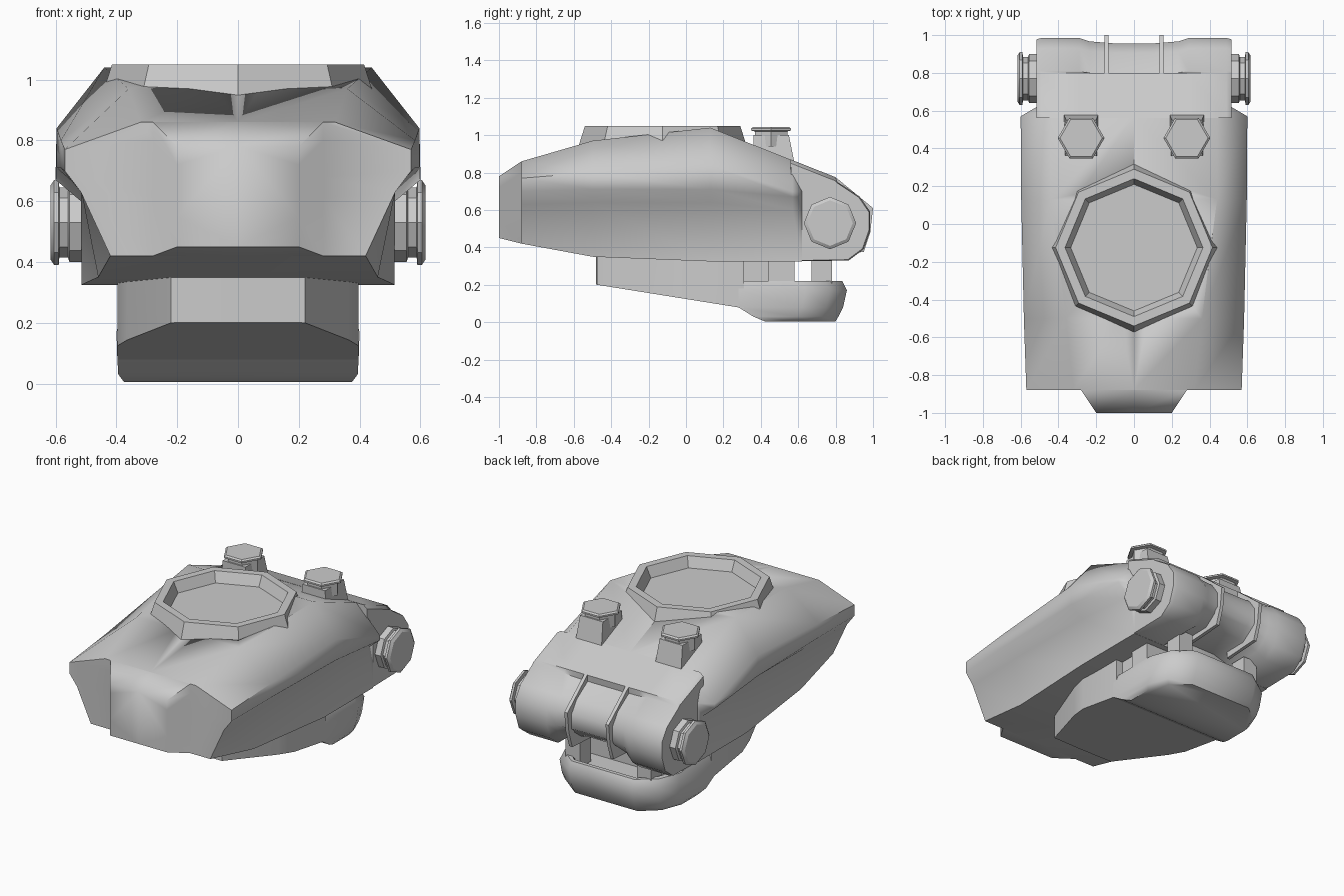
import bpy, bmesh, math

if "Cube" in bpy.data.objects:
    bpy.data.objects.remove(bpy.data.objects["Cube"])


def loft(name, rings, angle=35):
    """Skin a list of equal-length closed rings and cap both ends."""
    bm = bmesh.new()
    vs = [[bm.verts.new(p) for p in r] for r in rings]
    n = len(rings[0])
    for a, b in zip(vs, vs[1:]):
        for i in range(n):
            j = (i + 1) % n
            bm.faces.new((a[i], a[j], b[j], b[i]))
    bm.faces.new(vs[0])
    bm.faces.new(vs[-1])
    bmesh.ops.recalc_face_normals(bm, faces=bm.faces)
    me = bpy.data.meshes.new(name)
    bm.to_mesh(me)
    bm.free()
    ob = bpy.data.objects.new(name, me)
    bpy.context.collection.objects.link(ob)
    bpy.ops.object.select_all(action='DESELECT')
    ob.select_set(True)
    bpy.context.view_layer.objects.active = ob
    bpy.ops.object.shade_smooth_by_angle(angle=math.radians(angle))
    return ob


def mirrored(half):
    """Half outline starting and ending on the centre line -> full outline."""
    return half + [(-x, v) for x, v in reversed(half[1:-1])]


def sweep_x(name, outline, width, centre=0):
    """Extrude a (y, z) outline sideways."""
    return loft(name, [[(centre + s * width, y, z) for y, z in outline] for s in (-1, 1)])


def lathe(name, sides, start, profile, place):
    """Spin (radius, height) pairs; place maps (u, v, h) to a point."""
    turns = [start + math.tau * i / sides for i in range(sides)]
    return loft(name, [[place(r * math.cos(t), r * math.sin(t), h) for t in turns]
                       for r, h in profile], 35)


# Main shell: y, roof z, roof half width, widest x, its upper and lower z, floor half width, floor z
stations = [
    (-1.0, .78, .20, .20, .72, .62, .20, .45),
    (-.88, .86, .28, .28, .80, .68, .28, .42),
    (-.879, .86, .32, .57, .77, .70, .42, .42),
    (-.50, .97, .36, .583, .80, .71, .46, .35),
    (.13, 1.04, .44, .597, .84, .71, .515, .325),
    (.57, .865, .44, .60, .70, .67, .515, .325),
    (.62, .845, .44, .515, .70, .67, .515, .325),
]
rings = []
for y, zt, xt, xw, z1, z2, xb, zb in stations:
    half = [(0, zt), (xt, zt), (xw, z1), (xw, z2), (min(xw, .517), z2 - .07), (xb, zb), (0, zb)]
    rings.append([(x, y, z) for x, z in mirrored(half)])
shell = loft("shell", rings, 58)

# Sunken octagonal hatch in the roof
on_roof = lambda u, v, h: (u, v - .125, h)
cutter = lathe("hatch_cutter", 8, math.pi / 2, [(.405, .94), (.405, 1.2)], on_roof)
cutter.hide_render = True
cutter.hide_viewport = True
cut = shell.modifiers.new("hatch_hole", 'BOOLEAN')
cut.object = cutter
cut.operation = 'DIFFERENCE'
cut.solver = 'EXACT'
lathe("hatch_ring", 8, math.pi / 2, [(.45, .94), (.415, 1.05), (.365, 1.05), (.335, .985)], on_roof)

# Belly block with a rounded front and a tilted underside
belly = mirrored([(0, -.48), (.22, -.475), (.365, -.12), (.397, 0), (.397, .31), (0, .31)])
loft("belly", [[(x, y, .38) for x, y in belly],
               [(x, y, .124 - y * .16) for x, y in belly]], 58)

# Lower jaw with chamfered rear corners and a sunken top: z, half width, rear y, front y
rings = []
for z, w, yb, yf in [(.16, .33, .77, .31), (.22, .36, .81, .29), (.22, .385, .835, .285), (.17, .40, .86, .28),
                     (.08, .397, .84, .28), (.03, .394, .815, .36), (.005, .375, .80, .42)]:
    half = [(0, yf), (w, yf), (w, yb - .22), (w - .05, yb - .09), (.22, yb), (0, yb)]
    rings.append([(x, y, z) for x, y in mirrored(half)])
loft("jaw", rings, 50)
block = lambda y0, y1: [(y0, .15), (y1, .15), (y1, .36), (y0, .36)]
sweep_x("jaw_core", block(.28, .58), .35)

# Rear housing: side outline swept across x, stepped down in the middle
outline = [(.56, .87), (.80, .775), (.81, .75), (.93, .67), (.985, .59), (.985, .49),
           (.95, .39), (.87, .33), (.56, .325)]
steps = [(.515, .98), (.49, 1), (.29, 1), (.235, .95), (.1, .92)]
steps += [(-x, s) for x, s in reversed(steps)]
rings = []
for i, (x, s) in enumerate(steps):
    lift = 1.1 * max(0, .98 - s) * (abs(x) < .3)
    ring = [(x, .62 + (y - .62) * s, .54 + (z - .54) * s + (lift if z < .45 else 0))
            for y, z in outline]
    edge = .02 if abs(x) > .5 else 0
    ring[:2] = [(x, y, z - edge) for y, z in outline[:2]]
    rings.append(ring)
loft("rear_housing", rings, 45)

rib = [(.70, .80), (.80, .775), (1, .61), (.985, .48), (.95, .375), (.70, .36)]
for s in (-1, 1):
    # Upright ribs and the pegs joining jaw and housing
    sweep_x("rear_rib", rib, .011, s * .145)
    sweep_x("jaw_side_block", block(.44, .58), .06, s * .325)
    sweep_x("jaw_rear_peg", block(.67, .78), .05, s * .25)
    # Octagonal side pivots with a grooved rim
    lathe("side_pivot", 8, math.pi / 2,
          [(.13, .48), (.13, .555), (.115, .56), (.115, .588), (.14, .59), (.14, .605), (.122, .617)],
          lambda u, v, h: (s * h, .77 + u, .53 + v))
    # Hexagonal roof knobs on sloped pedestals
    lathe("roof_knob", 6, 0, [(.10, .94), (.10, 1.02), (.124, 1.025), (.124, 1.035), (.112, 1.043)],
          lambda u, v, h: (s * .28 + u, .455 + v, h))
    rings = []
    for w, yb, z in ((.095, .59, .80), (.08, .55, 1.0)):
        rings.append([(s * .28 + a * w, y, z) for a, y in ((-1, .36), (1, .36), (1, yb), (-1, yb))])
    loft("knob_pedestal", rings)
